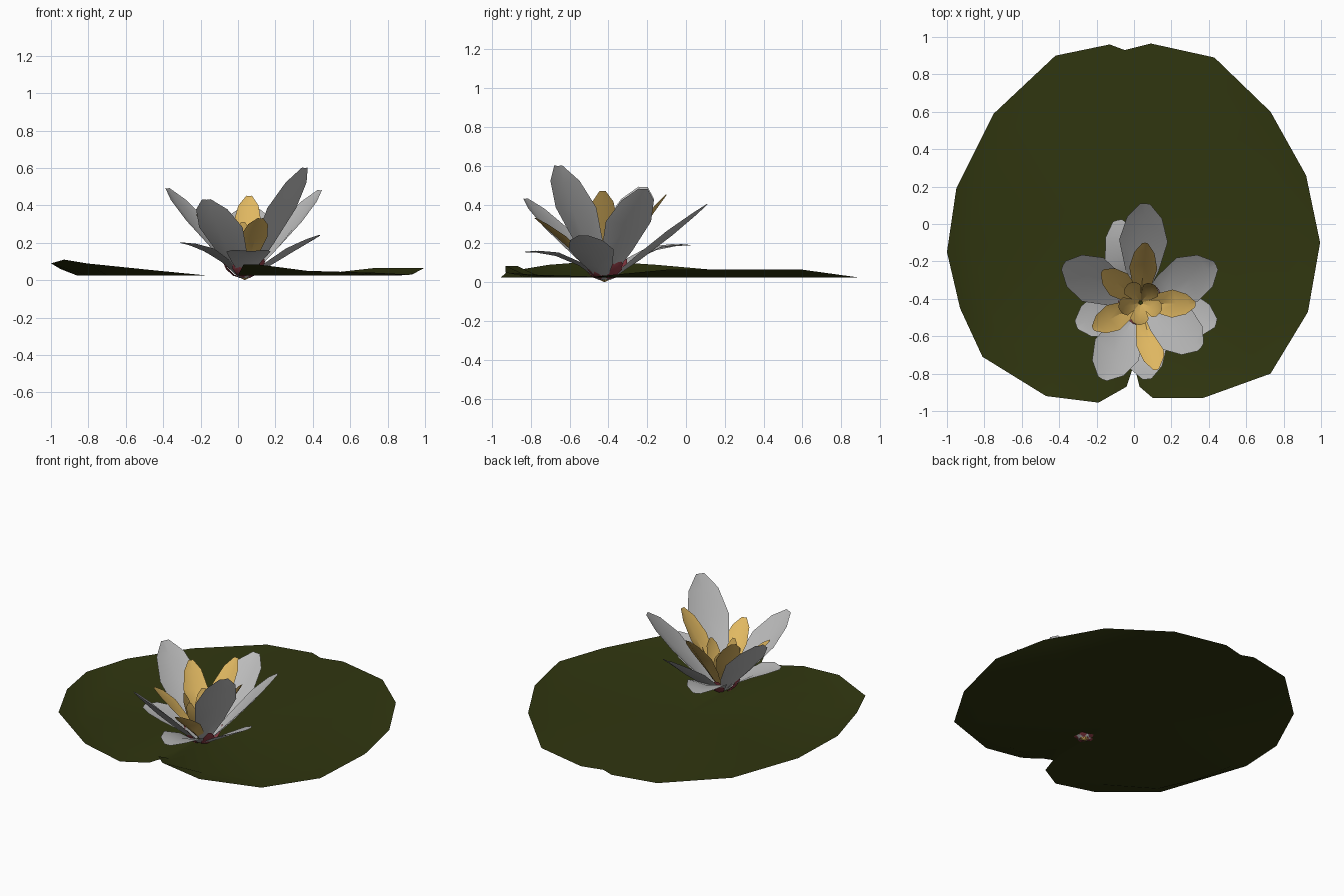
import bpy, bmesh, math
from mathutils import Vector

if "Cube" in bpy.data.objects:
    bpy.data.objects.remove(bpy.data.objects["Cube"])


def material(name, rgb):
    m = bpy.data.materials.new(name)
    m.diffuse_color = (*rgb, 1)
    m.use_nodes = True
    m.node_tree.nodes["Principled BSDF"].inputs["Base Color"].default_value = m.diffuse_color
    return m


GREEN = material("pad_green", (0.030, 0.037, 0.005))
GREY = material("petal_grey", (0.50, 0.50, 0.50))
GOLD = material("inner_gold", (0.75, 0.48, 0.12))
RED = material("sepal_red", (0.27, 0.045, 0.06))


def build(name, verts, faces, mat, angle=35):
    me = bpy.data.meshes.new(name)
    me.from_pydata(verts, [], faces)
    me.materials.append(mat)
    ob = bpy.data.objects.new(name, me)
    bpy.context.collection.objects.link(ob)
    bpy.ops.object.select_all(action='DESELECT')
    ob.select_set(True)
    bpy.context.view_layer.objects.active = ob
    bpy.ops.object.shade_smooth_by_angle(angle=math.radians(angle))
    return ob


# Lily pad: a thin sheet with a flat middle and a wavy, notched rim
rim = [(-.13, .96, .025), (-.05, .93, .025), (.09, .965, .025), (.43, .89, .025),
       (.73, .60, .065), (.92, .26, .065), (.995, -.10, .065), (.93, -.47, .03),
       (.73, -.80, .04), (.37, -.93, .05), (.10, -.93, .085), (.03, -.87, .085),
       (.0, -.75, .025), (-.04, -.87, .025), (-.19, -.955, .025), (-.47, -.92, .055),
       (-.81, -.71, .09), (-.93, -.45, .11), (-1, -.15, .09), (-.95, .19, .06),
       (-.75, .59, .03), (-.42, .90, .025)]
n = len(rim)
inner = [(x * .86, y * .86, .025) for x, y, z in rim]
faces = []
for i in range(n):
    j = (i + 1) % n
    faces += [(j, i, n + i, n + j), (n + j, n + i, 2 * n)]
build("lily_pad", rim + inner + [(0, 0, .025)], faces, GREEN)

BASE = Vector((.035, -.42, .012))
ROWS = [(0, .18), (.3, .68), (.62, 1), (.86, .72), (1, .2)]


def petal(name, tip, width, bow, cup, mat, start=.03, z0=0.0):
    """Folded petal from the flower base to the tip; bow lifts the middle, cup the edges."""
    tip = Vector(tip)
    flat = Vector((tip.x - BASE.x, tip.y - BASE.y, 0)).normalized()
    root = BASE + flat * start + Vector((0, 0, z0))
    axis = (tip - root).normalized()
    side = Vector((0, 0, 1)).cross(flat)
    up = axis.cross(side)
    verts, faces = [], []
    for t, w in ROWS:
        p = root.lerp(tip, t) + up * bow * 4 * t * (1 - t)
        edge = up * cup * w * (1 - .6 * t)
        verts += [p - side * w * width / 2 + edge, p, p + side * w * width / 2 + edge]
    for r in range(len(ROWS) - 1):
        a = r * 3
        faces += [(a, a + 1, a + 4, a + 3), (a + 1, a + 2, a + 5, a + 4)]
    return build(name, verts, faces, mat)


# Low outer petals, spreading out over the pad
for i, (tip, bow) in enumerate([((-.09, .02, .19), .05), ((-.31, -.54, .20), .03),
                                ((.07, -.83, .155), .04), ((.44, -.53, .24), .0)]):
    petal(f"low_petal_{i + 1}", tip, .24, bow, .03, GREY)

# Tall grey petals
for i, tip in enumerate([(.06, .11, .40), (-.38, -.22, .49), (-.17, -.83, .43),
                         (.36, -.66, .60), (.44, -.22, .48)]):
    petal(f"tall_petal_{i + 1}", tip, .26, -.015, .05, GREY)

# Gold inner petals
for i, tip in enumerate([(.06, -.10, .45), (.33, -.43, .47), (.12, -.78, .33),
                         (-.22, -.56, .35), (-.17, -.25, .43)]):
    petal(f"gold_petal_{i + 1}", tip, .15, .0, .04, GOLD, .02, .02)

# Small gold petals around the heart
for i in range(5):
    a = math.radians(50 + 72 * i)
    tip = (BASE.x + .12 * math.cos(a), BASE.y + .12 * math.sin(a), .31)
    petal(f"heart_petal_{i + 1}", tip, .10, -.02, .02, GOLD, .01, .03)

# Red sepals cupping the base
for i in range(5):
    a = math.radians(38 + 72 * i)
    tip = (BASE.x + .12 * math.cos(a), BASE.y + .12 * math.sin(a), .12)
    petal(f"sepal_{i + 1}", tip, .085, -.03, .015, RED, .01, -.004)

# Gold underside point where the flower joins the pad
ring = [(BASE.x + .03 * math.cos(i * math.tau / 5), BASE.y + .03 * math.sin(i * math.tau / 5), .015)
        for i in range(5)]
build("flower_base", ring + [(BASE.x, BASE.y, 0)], [((i + 1) % 5, i, 5) for i in range(5)], GOLD)
